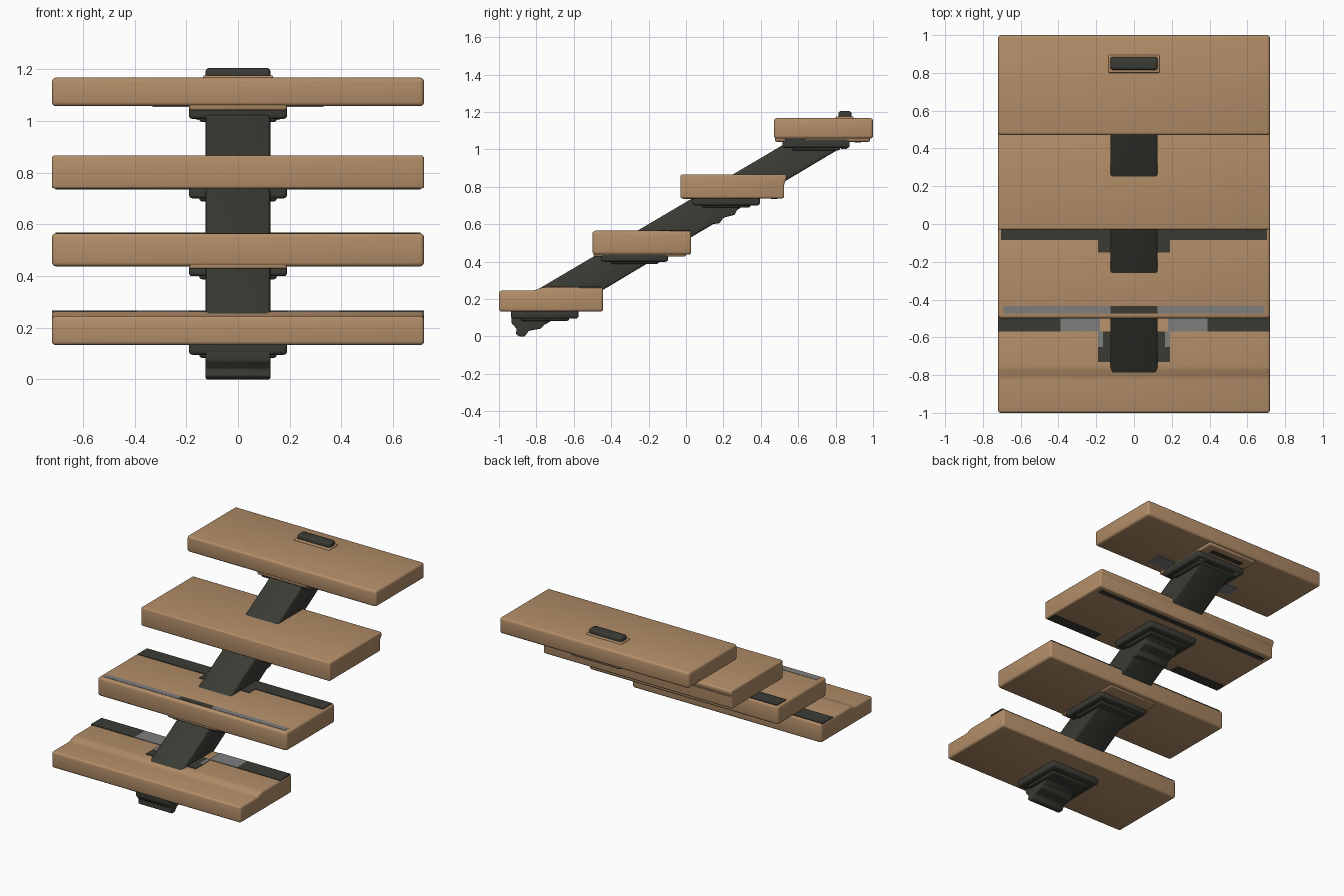
import bpy, bmesh, math

cube = bpy.data.objects.get("Cube")
if cube:
    bpy.data.objects.remove(cube, do_unlink=True)


def material(name, color):
    m = bpy.data.materials.new(name)
    m.use_nodes = True
    m.diffuse_color = (*color, 1)
    m.node_tree.nodes["Principled BSDF"].inputs["Base Color"].default_value = (*color, 1)
    return m


WOOD = material("warm wood", (0.45, 0.27, 0.14))
STEEL = material("dark steel", (0.044, 0.044, 0.036))
GREY = material("mid grey", (0.21, 0.21, 0.21))


def prism(name, profile, x0, x1, mat, bevel=0.0):
    """Side profile (y, z) extruded along x, with rounded edges."""
    bm = bmesh.new()
    face = bm.faces.new([bm.verts.new((x0, y, z)) for y, z in profile])
    ext = bmesh.ops.extrude_face_region(bm, geom=[face])
    for v in ext["geom"]:
        if isinstance(v, bmesh.types.BMVert):
            v.co.x = x1
    bmesh.ops.recalc_face_normals(bm, faces=bm.faces)
    if bevel:
        bmesh.ops.bevel(bm, geom=bm.edges[:], offset=bevel, segments=3,
                        profile=0.5, affect='EDGES', clamp_overlap=True)
    mesh = bpy.data.meshes.new(name)
    bm.to_mesh(mesh)
    bm.free()
    mesh.materials.append(mat)
    ob = bpy.data.objects.new(name, mesh)
    bpy.context.collection.objects.link(ob)
    if bevel:
        bpy.ops.object.select_all(action='DESELECT')
        ob.select_set(True)
        bpy.context.view_layer.objects.active = ob
        bpy.ops.object.shade_smooth_by_angle(angle=math.radians(45))
    return ob


def box(name, x0, x1, y0, y1, z0, z1, mat, bevel=0.0):
    return prism(name, [(y0, z0), (y1, z0), (y1, z1), (y0, z1)], x0, x1, mat, bevel)


def pair(name, x0, x1, *rest):
    """Left and right copies of a box."""
    box(name + "_left", x0, x1, *rest)
    box(name + "_right", -x1, -x0, *rest)


W = 0.72   # half width of the treads
B = 0.125  # half width of the beam

# Treads: the lowest has a stepped top, the third a lip at the back
prism("tread_1", [(-1, 0.133), (-0.443, 0.133), (-0.443, 0.263),
                  (-0.765, 0.263), (-0.815, 0.245), (-1, 0.245)], -W, W, WOOD, 0.014)
box("tread_2", -W, W, -0.5, 0.028, 0.437, 0.565, WOOD, 0.016)
prism("tread_3", [(-0.03, 0.738), (0.525, 0.738), (0.525, 0.82),
                  (0.537, 0.837), (0.537, 0.866), (-0.03, 0.866)], -W, W, WOOD, 0.012)
box("tread_4", -W, W, 0.47, 1.0, 1.057, 1.167, WOOD, 0.016)
box("tread_4_pad", -0.19, 0.19, 0.475, 0.985, 1.04, 1.09, WOOD, 0.012)
box("tread_2_pad", -0.19, 0.19, -0.495, 0.0, 0.428, 0.47, WOOD, 0.008)

# Sloping centre beam
prism("centre_beam", [(-0.88, 0.06), (-0.76, 0.06), (0.815, 1.0), (0.86, 1.04),
                      (0.58, 1.06), (-0.88, 0.20)], -B, B, STEEL, 0.012)

# Mounting plates below the treads
for i, (y, z) in enumerate([(-0.935, 0.133), (-0.455, 0.437), (0.035, 0.738), (0.515, 1.045)]):
    box(f"mount_plate_{i + 1}", -0.19, 0.19, y, y + 0.36, z - 0.038, z + 0.03, STEEL, 0.014)
    box(f"mount_neck_{i + 1}", -0.15, 0.15, y + 0.05, y + 0.31, z - 0.05, z, STEEL, 0.012)

# Foot of the beam and the rib under the third tread
prism("beam_foot", [(-0.935, 0.11), (-0.932, 0.07), (-0.905, 0.04), (-0.91, 0.012),
                    (-0.89, 0), (-0.862, 0), (-0.84, 0.03), (-0.775, 0.042),
                    (-0.745, 0.08), (-0.71, 0.11)], -B, B, STEEL, 0.006)
prism("beam_rib", [(0.08, 0.70), (0.14, 0.60), (0.18, 0.605), (0.20, 0.635),
                   (0.26, 0.65), (0.285, 0.70)], -B, B, STEEL, 0.006)

# Peg through the top tread
box("peg_collar", -0.135, 0.135, 0.80, 0.895, 1.15, 1.176, WOOD, 0.006)
box("peg", -B, B, 0.815, 0.885, 1.15, 1.205, STEEL, 0.014)
box("peg_underside", -B, B, 0.90, 0.935, 1.036, 1.042, STEEL)

# Inlays on the top of the lowest tread
pair("inlay_1_outer", 0.39, W, -0.57, -0.455, 0.259, 0.267, STEEL)
pair("inlay_1_inner", 0.18, 0.39, -0.57, -0.455, 0.259, 0.267, GREY)
pair("inlay_1_grey_edge", 0.165, 0.19, -0.65, -0.57, 0.259, 0.267, GREY)
pair("inlay_1_dark_edge", 0.12, 0.19, -0.73, -0.65, 0.259, 0.267, STEEL)
pair("inlay_1_side", 0.12, 0.165, -0.65, -0.57, 0.259, 0.267, STEEL)

# Inlays on the top of the second tread
box("inlay_2_back", -0.705, 0.705, -0.085, 0.018, 0.561, 0.569, STEEL)
box("inlay_2_centre", -0.19, 0.19, -0.15, -0.085, 0.561, 0.569, STEEL)
pair("inlay_2_front", B, 0.69, -0.475, -0.435, 0.559, 0.567, GREY)
box("inlay_2_front_centre", -B, B, -0.475, -0.435, 0.559, 0.567, STEEL)

# Inlays below the third and fourth treads
pair("inlay_3_front", 0.32, 0.705, -0.015, 0.055, 0.734, 0.742, STEEL)
box("inlay_3_back", -0.68, 0.68, 0.455, 0.49, 0.734, 0.742, STEEL)
pair("inlay_4_patch", 0.19, 0.33, 0.53, 0.64, 1.053, 1.061, GREY)
pair("plate_bolt", 0.13, 0.16, 0.83, 0.86, 1.003, 1.012, GREY)
